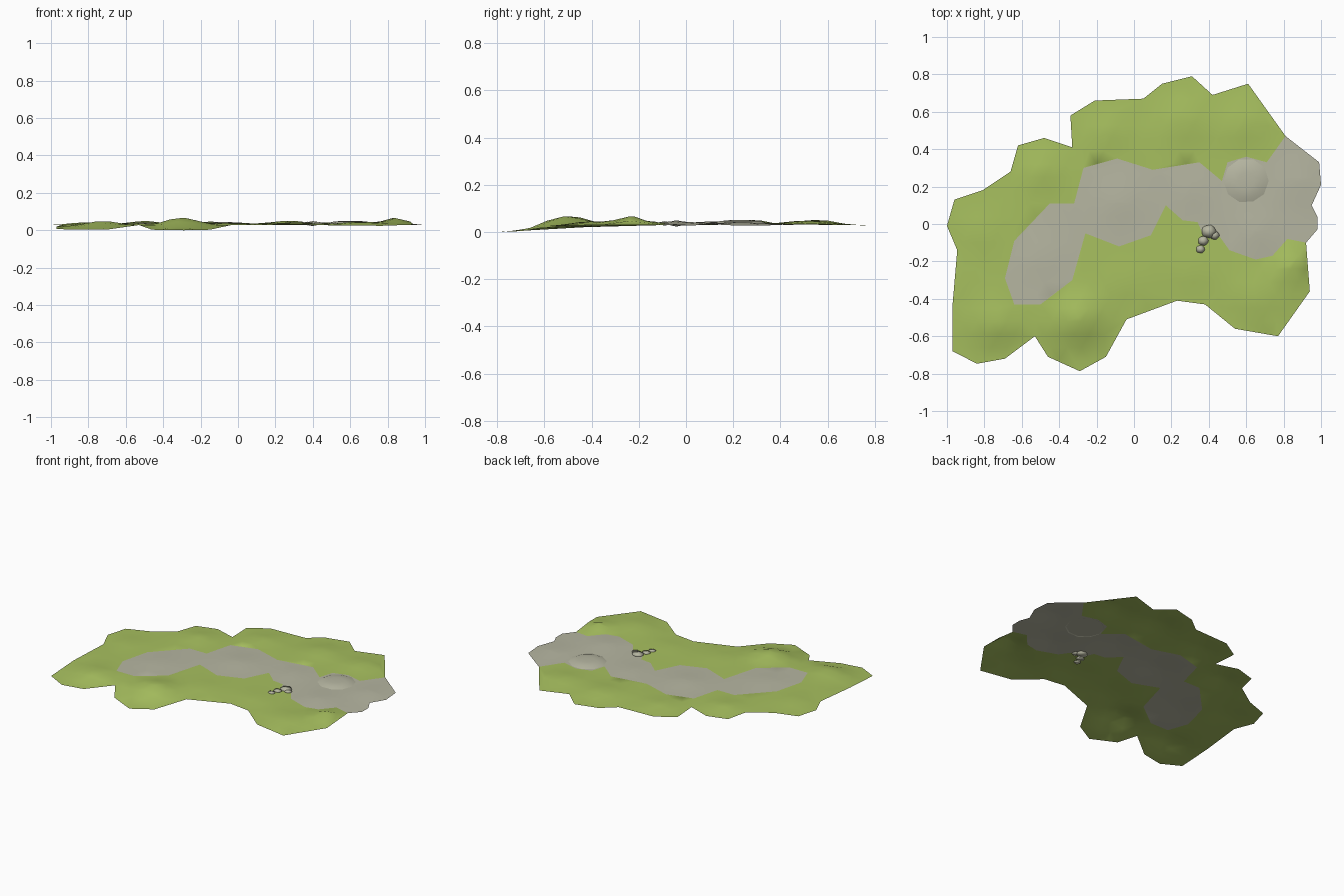
import bpy, bmesh, math
from mathutils import Vector, geometry

if "Cube" in bpy.data.objects:
    bpy.data.objects.remove(bpy.data.objects["Cube"])

# Outer edge of the terrain sheet (x, y, z)
EDGE = [(-1, -.01, .03), (-.96, .13, .03), (-.81, .18, .033), (-.66, .28, .035), (-.62, .42, .03),
        (-.48, .46, .03), (-.33, .41, .033), (-.34, .58, .03), (-.21, .66, .03), (.05, .67, .03),
        (.15, .75, .028), (.31, .79, .027), (.42, .69, .03), (.61, .75, .028), (.81, .47, .033),
        (.99, .33, .027), (1, .21, .027), (.95, .10, .033), (.98, .04, .028), (.98, -.03, .028),
        (.92, -.10, .03), (.94, -.36, .03), (.77, -.60, .024), (.54, -.56, .025), (.38, -.43, .03),
        (.23, -.41, .03), (-.04, -.51, .027), (-.15, -.71, .003), (-.29, -.787, 0), (-.46, -.71, .003),
        (-.53, -.60, .028), (-.69, -.72, .005), (-.84, -.747, .004), (-.97, -.68, .006),
        (-.97, -.43, .02), (-.945, -.14, .028)]
# Path outline, sharing the right rim with the terrain edge
PATH = [(-.69, -.29), (-.64, -.09), (-.45, .11), (-.32, .11), (-.27, .30), (-.09, .35), (.10, .29),
        (.35, .33), (.47, .23), (.50, .33), (.60, .36), (.71, .33)] \
    + [p[:2] for p in EDGE[14:21]] + \
       [(.82, -.08), (.74, -.17), (.65, -.19), (.51, -.14), (.46, -.07), (.37, -.06), (.34, .01),
        (.26, .02), (.17, .10), (.09, -.06), (-.08, -.12), (-.26, -.05), (-.33, -.30), (-.50, -.43),
        (-.64, -.43)]
# Tops of the grass mounds and path domes
TOPS = [(-.30, -.50, .066), (-.72, -.52, .048), (-.82, -.05, .042), (-.50, .28, .05), (-.15, .48, .046),
        (.27, .55, .05), (.58, .52, .048), (.83, -.22, .066), (.65, -.38, .045), (.30, -.25, .04),
        (-.05, -.30, .04), (-.5, -.18, .042), (-.08, .12, .045), (.3, .17, .042), (.88, .22, .042),
        (.65, -.05, .045)]
HEIGHTS = EDGE + TOPS + [(x, y, .035) for x, y in PATH[:12] + PATH[19:]]


def material(name, color):
    m = bpy.data.materials.new(name)
    m.diffuse_color = (*color, 1)
    m.use_nodes = True
    m.node_tree.nodes["Principled BSDF"].inputs["Base Color"].default_value = m.diffuse_color
    return m


GRASS = material("grass_green", (.39, .53, .115))
STONE = material("path_grey", (.47, .47, .36))


def height(x, y):
    total = weight = 0
    for px, py, pz in HEIGHTS:
        w = 1 / (((x - px) ** 2 + (y - py) ** 2) ** 1.5 + 1e-7)
        total += w * pz
        weight += w
    return total / weight


def inside(x, y, poly):
    hit = False
    for a, b in zip(poly, poly[1:] + poly[:1]):
        if (a[1] > y) != (b[1] > y) and x < a[0] + (y - a[1]) * (b[0] - a[0]) / (b[1] - a[1]):
            hit = not hit
    return hit


def make(name, bm, mat):
    me = bpy.data.meshes.new(name)
    bm.to_mesh(me)
    bm.free()
    me.materials.append(mat)
    me.shade_smooth()
    ob = bpy.data.objects.new(name, me)
    bpy.context.collection.objects.link(ob)
    return ob


# Triangulate both outlines together with a staggered inner grid
edge2d = [p[:2] for p in EDGE]
exact = {(round(x, 3), round(y, 3)): z for x, y, z in EDGE}
rim = edge2d + [p for p in PATH if p not in edge2d]
index = {p: i for i, p in enumerate(rim)}
lines = {tuple(sorted((index[a], index[b]))) for loop in (edge2d, PATH)
         for a, b in zip(loop, loop[1:] + loop[:1])}
inner = [(-1 + .08 * i + .04 * (j % 2), -.8 + .07 * j) for i in range(26) for j in range(24)]
inner = [p for p in inner if inside(*p, edge2d)
         and min(math.dist(p, q) for q in rim) > .035] + [t[:2] for t in TOPS]
verts, _, faces, *_ = geometry.delaunay_2d_cdt([Vector(p) for p in rim + inner], list(lines), [], 0, 1e-5)


def sheet(name, mat, on_path):
    bm = bmesh.new()
    bv = {}
    for f in faces:
        c = sum((verts[i] for i in f), Vector((0, 0))) / len(f)
        if not inside(*c, edge2d) or inside(*c, PATH) != on_path:
            continue
        for i in f:
            if i not in bv:
                x, y = verts[i]
                z = exact.get((round(x, 3), round(y, 3)))
                bv[i] = bm.verts.new((x, y, height(x, y) if z is None else z))
        bm.faces.new([bv[i] for i in f])
    for f in bm.faces:
        f.normal_update()
        if f.normal.z < 0:
            f.normal_flip()
    return make(name, bm, mat)


sheet("grass", GRASS, False)
sheet("path", STONE, True)

# Low round stone plateau on the path
bm = bmesh.new()
rings = [(.125, .034), (.09, .046), (.045, .050)]
loops = [[bm.verts.new((.6 + r * math.cos(a * math.pi / 5), .23 + r * math.sin(a * math.pi / 5), z))
          for a in range(10)] for r, z in rings]
for lo, hi in zip(loops, loops[1:]):
    for k in range(10):
        bm.faces.new((lo[k], lo[(k + 1) % 10], hi[(k + 1) % 10], hi[k]))
bm.faces.new(loops[-1])
make("round_plateau", bm, STONE)

# Small flat rocks beside the path
for n, (x, y, r) in enumerate([(.40, -.04, .045), (.37, -.09, .032), (.355, -.135, .027), (.43, -.06, .03)]):
    bm = bmesh.new()
    bmesh.ops.create_icosphere(bm, subdivisions=1, radius=r)
    for v in bm.verts:
        v.co = (x + v.co.x, y + v.co.y * .9, .036 + v.co.z * .3)
    make(f"rock_{n + 1}", bm, STONE)
